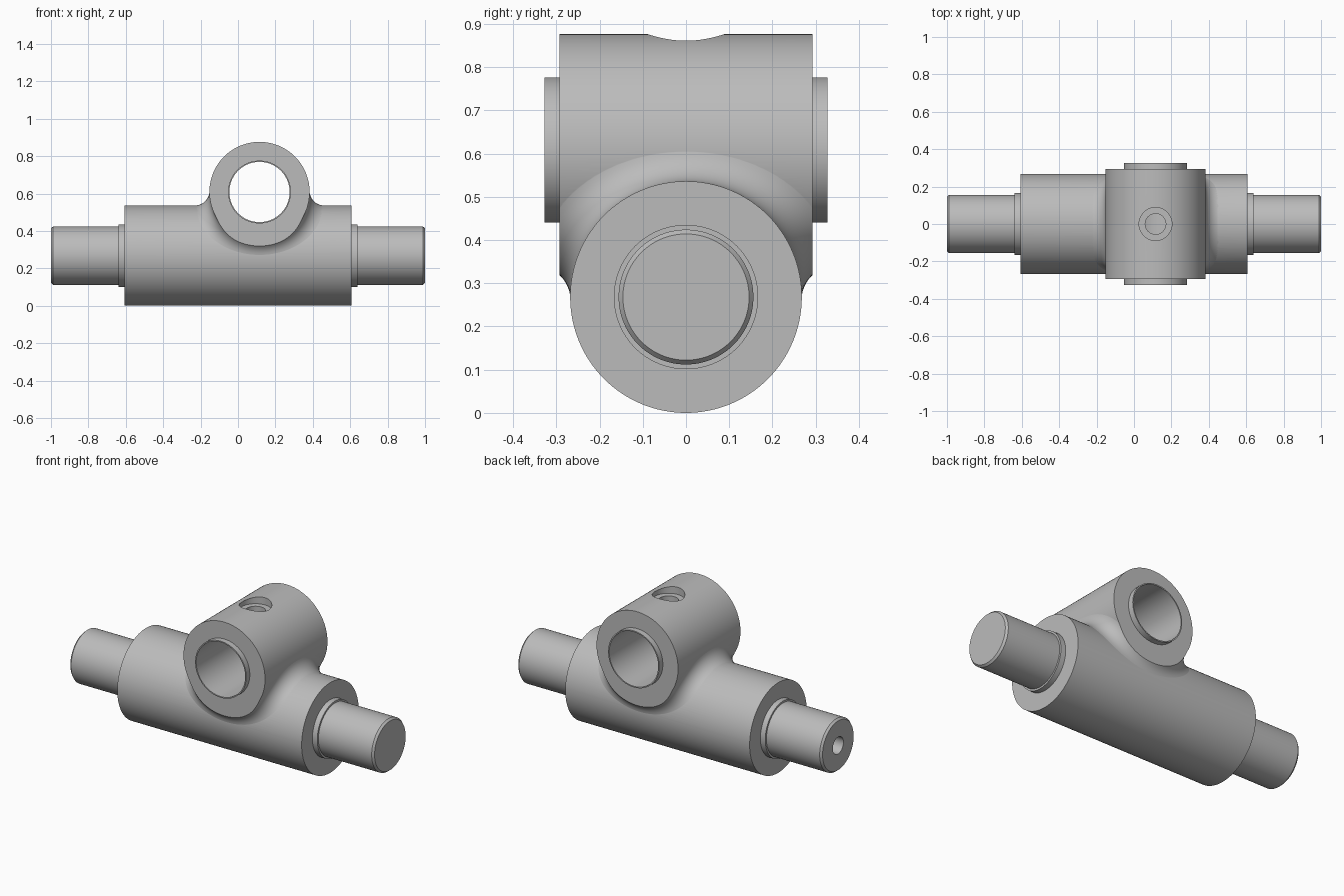
import bpy, bmesh, math
from mathutils import Vector, Matrix

cube = bpy.data.objects.get("Cube")
if cube:
    bpy.data.objects.remove(cube, do_unlink=True)

# Main dimensions
R, FILLET = 0.268, 0.08          # both barrels, blend between them
SHAFT_Z, EYE_X, EYE_Z = 0.268, 0.115, 0.608
EYE_HALF = 0.293

steel = bpy.data.materials.new("steel_grey")
steel.use_nodes = True
GREY = (0.5, 0.5, 0.5, 1)
steel.diffuse_color = GREY
steel.node_tree.nodes["Principled BSDF"].inputs["Base Color"].default_value = GREY


def make(name, bm):
    bmesh.ops.recalc_face_normals(bm, faces=bm.faces)
    me = bpy.data.meshes.new(name)
    bm.to_mesh(me)
    bm.free()
    me.materials.append(steel)
    ob = bpy.data.objects.new(name, me)
    bpy.context.collection.objects.link(ob)
    return ob


def lathe(name, profile, axis, centre, closed=False, n=128):
    """Revolve (radius, along) points about an axis through centre."""
    rot = Vector((0, 0, 1)).rotation_difference(Vector(axis)).to_matrix().to_4x4()
    bm = bmesh.new()
    rings = [[bm.verts.new((r * math.cos(2 * math.pi * i / n),
                            r * math.sin(2 * math.pi * i / n), h))
              for i in range(n)] for r, h in profile]
    pairs = list(zip(rings, rings[1:]))
    if closed:
        pairs.append((rings[-1], rings[0]))
    else:
        bm.faces.new(rings[0])
        bm.faces.new(rings[-1])
    for a, b in pairs:
        for i in range(n):
            j = (i + 1) % n
            bm.faces.new((a[i], a[j], b[j], b[i]))
    bm.transform(Matrix.Translation(centre) @ rot)
    return make(name, bm)


def boolean(target, tool, operation):
    mod = target.modifiers.new("cut", "BOOLEAN")
    mod.operation, mod.object, mod.solver = operation, tool, "EXACT"
    bpy.context.view_layer.objects.active = target
    bpy.ops.object.modifier_apply(modifier=mod.name)
    bpy.data.objects.remove(tool, do_unlink=True)


def smooth(ob):
    bpy.ops.object.select_all(action="DESELECT")
    ob.select_set(True)
    bpy.context.view_layer.objects.active = ob
    bpy.ops.object.shade_smooth_by_angle(angle=math.radians(28))
    mod = ob.modifiers.new("normals", "WEIGHTED_NORMAL")
    mod.keep_sharp = True


def rolling_fillet(name, steps=144, arc=12):
    """Solid left under a ball rolling along the joint of the two barrels."""
    reach, ball = R + FILLET, FILLET + 0.0008
    low, high = EYE_Z - reach, SHAFT_Z + reach
    span = math.sqrt(high - low)
    bm = bmesh.new()
    rows = []
    for k in range(steps):
        s = 2 * math.pi * k / steps
        z = low + (high - low) * math.sin(s) ** 2
        c = Vector((EYE_X + span * math.sin(s) * math.sqrt(EYE_Z + reach - z),
                    span * math.cos(s) * math.sqrt(z - SHAFT_Z + reach), z))
        a = (Vector((c.x, 0, SHAFT_Z)) - c).normalized()
        b = (Vector((EYE_X, c.y, EYE_Z)) - c).normalized()
        angle = a.angle(b)
        rows.append([bm.verts.new(c + ball * (
            a * math.sin((1 - t / arc) * angle) + b * math.sin(t / arc * angle)
        ) / math.sin(angle)) for t in range(arc + 1)])
    bottom = bm.verts.new((EYE_X, 0, SHAFT_Z))
    top = bm.verts.new((EYE_X, 0, EYE_Z))
    for k in range(steps):
        p, q = rows[k], rows[(k + 1) % steps]
        for t in range(arc):
            bm.faces.new((p[t], q[t], q[t + 1], p[t + 1]))
        bm.faces.new((bottom, q[0], p[0]))
        bm.faces.new((top, p[-1], q[-1]))
    return make(name, bm)


# Housing: long barrel, crossing eye and the blend, trimmed flat front and back
centre, eye = (0, 0, SHAFT_Z), (EYE_X, 0, EYE_Z)
housing = lathe("housing", [(R, -0.606), (R, 0.606)], (1, 0, 0), centre)
boolean(housing, lathe("eye", [(R, -0.5), (R, 0.5)], (0, 1, 0), eye), "UNION")
boolean(housing, rolling_fillet("blend"), "UNION")
bm = bmesh.new()
bmesh.ops.create_cube(bm, size=1, matrix=Matrix.Diagonal((4, 2 * EYE_HALF, 4, 1)))
boolean(housing, make("trim", bm), "INTERSECT")
boolean(housing, lathe("bore", [(0.166, -1), (0.166, 1)], (0, 1, 0), eye), "DIFFERENCE")


# Stepped oil hole in the top of the eye
def oil_drill():
    return lathe("oil_drill", [(0.055, 0), (0.055, 0.225), (0.088, 0.225), (0.088, 0.4)],
                 (0, 0, 1), eye, n=64)


boolean(housing, oil_drill(), "DIFFERENCE")
smooth(housing)

# Thin sleeve through the eye
sleeve = lathe("eye_sleeve", [(0.168, -0.327), (0.168, 0.327), (0.161, 0.327), (0.161, -0.327)],
               (0, 1, 0), eye, closed=True)
boolean(sleeve, oil_drill(), "DIFFERENCE")
smooth(sleeve)

# Shaft with chamfered ends and a blind centre hole in its right end
shaft = lathe("shaft", [(0.146, -1), (0.156, -0.988), (0.156, 0.988), (0.146, 1)],
              (1, 0, 0), centre)
boolean(shaft, lathe("centre_drill", [(0.05, -1.1), (0.05, -0.7)], (1, 0, 0), centre, n=48),
        "DIFFERENCE")
smooth(shaft)

# Collars where the shaft leaves the barrel
for side, name in ((1, "left_collar"), (-1, "right_collar")):
    smooth(lathe(name, [(0.167, 0.59), (0.167, 0.638), (0.15, 0.638), (0.15, 0.59)],
                 (side, 0, 0), centre, closed=True))
